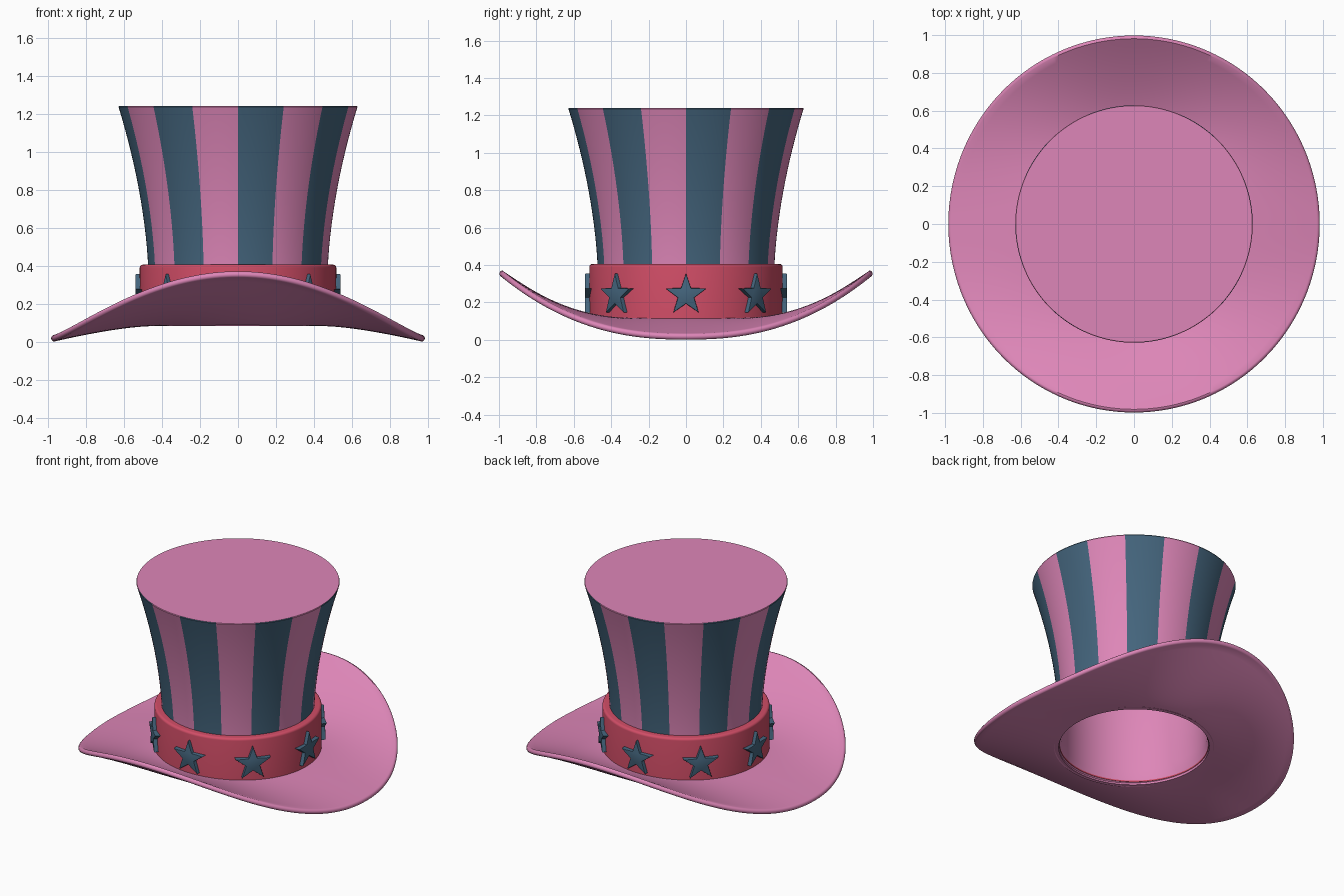
import bpy, bmesh, math
from mathutils import Matrix, Vector

cube = bpy.data.objects.get("Cube")
if cube:
    bpy.data.objects.remove(cube)

SEGMENTS = 192
STRIPES = 16


def make_material(name, rgb):
    mat = bpy.data.materials.new(name)
    mat.use_nodes = True
    color = (*rgb, 1)
    mat.diffuse_color = color
    mat.node_tree.nodes["Principled BSDF"].inputs["Base Color"].default_value = color
    return mat


pink = make_material("pink felt", (0.73, 0.24, 0.48))
blue = make_material("slate blue", (0.058, 0.13, 0.205))
red = make_material("raspberry red", (0.64, 0.075, 0.135))


def finish(bm, name, materials, rule=None, angle=35):
    """Turn the bmesh into a smooth shaded object, colouring faces by a rule."""
    bmesh.ops.remove_doubles(bm, verts=bm.verts, dist=1e-5)
    bmesh.ops.recalc_face_normals(bm, faces=bm.faces)
    if rule:
        for face in bm.faces:
            face.material_index = rule(face)
    mesh = bpy.data.meshes.new(name)
    bm.to_mesh(mesh)
    bm.free()
    for mat in materials:
        mesh.materials.append(mat)
    obj = bpy.data.objects.new(name, mesh)
    bpy.context.collection.objects.link(obj)
    bpy.ops.object.select_all(action="DESELECT")
    obj.select_set(True)
    bpy.context.view_layer.objects.active = obj
    bpy.ops.object.shade_smooth_by_angle(angle=math.radians(angle))
    return obj


def lathe(name, section, materials, rule=None, x_scale=1.0):
    """Sweep a closed (radius, height) section that may vary with angle."""
    bm = bmesh.new()
    rings = []
    for i in range(SEGMENTS):
        a = math.tau * i / SEGMENTS
        rings.append([bm.verts.new((r * math.cos(a) * x_scale, r * math.sin(a), z))
                      for r, z in section(a)])
    count = len(rings[0])
    for i, ring in enumerate(rings):
        following = rings[(i + 1) % SEGMENTS]
        for j in range(count):
            k = (j + 1) % count
            bm.faces.new((ring[j], following[j], following[k], ring[k]))
    return finish(bm, name, materials, rule)


# Brim: saddle shape with raised front and back and a rounded rim
def brim_section(a):
    inner, outer, half = 0.47, 0.981, 0.017
    rim = 0.018 + 0.335 * abs(math.sin(a)) ** 2.4
    steps = 16

    def middle(t):
        return inner + (outer - inner) * t, 0.1 + (rim - 0.1) * t ** 1.4

    line = [middle(i / steps) for i in range(steps + 1)]
    under = [(r, z - half) for r, z in line]
    over = [(r, z + half) for r, z in reversed(line)]
    edge = []
    for i in range(1, 8):
        b = math.pi * (i / 8 - 0.5)
        edge.append((outer + half * math.cos(b), rim + half * math.sin(b)))
    return under + edge + over


lathe("brim", brim_section, [pink], x_scale=0.985)


# Crown: flared striped wall, flat top and hollow inside
def crown_radius(z):
    return 0.47 + 0.16 * max(0, (z - 0.3) / 0.94) ** 1.8


def crown_section(a):
    top, low, steps = 1.24, 0.11, 20
    heights = [top - 0.005 - (top - 0.005 - low) * i / steps for i in range(steps + 1)]
    outside = [(0, top), (crown_radius(top) - 0.004, top)]
    outside += [(crown_radius(z), z) for z in heights]
    lip = [(0.495, 0.083), (0.475, 0.088), (0.462, 0.1)]
    inside = [(crown_radius(z) - 0.018, z - 0.02) for z in reversed(heights) if z > 0.15]
    return outside + lip + inside + [(0, top - 0.025)]


def stripe_rule(face):
    center = face.calc_center_median()
    outward = Vector((center.x, center.y, 0)).normalized()
    if face.normal.dot(outward) < 0.75 or center.z < 0.12:
        return 0
    turn = (math.atan2(center.y, center.x) % math.tau) / math.tau
    return 1 - int(turn * STRIPES) % 2


lathe("crown", crown_section, [pink, blue], stripe_rule)


# Band: ring around the foot of the crown with softened upper edges
def band_section(a):
    inner, outer, low, top, soft = 0.46, 0.517, 0.1, 0.405, 0.016
    points = [(inner, low), (outer, low)]
    for i in range(6):
        b = math.pi / 2 * i / 5
        points.append((outer - soft + soft * math.cos(b), top - soft + soft * math.sin(b)))
    return points + [(inner, top)]


lathe("hat_band", band_section, [red])


# Stars: eight bevelled plates spaced evenly on the band
def add_star(index):
    bm = bmesh.new()
    verts = []
    for i in range(10):
        b = math.pi / 2 + math.tau * i / 10
        r = 0.046 if i % 2 else 0.116
        verts.append(bm.verts.new((0.495, r * math.cos(b), r * math.sin(b))))
    base = bm.faces.new(verts)
    extruded = bmesh.ops.extrude_face_region(bm, geom=[base])["geom"]
    raised = [v for v in extruded if isinstance(v, bmesh.types.BMVert)]
    bmesh.ops.translate(bm, verts=raised, vec=(0.045, 0, 0))
    front = [e for e in bm.edges if all(v.co.x > 0.53 for v in e.verts)]
    bmesh.ops.bevel(bm, geom=front, offset=0.004, segments=2, profile=0.5, affect="EDGES")
    place = Matrix.Translation((0, 0, 0.239)) @ Matrix.Rotation(math.tau * index / 8, 4, "Z")
    bm.transform(place)
    finish(bm, f"star_{index + 1}", [blue], angle=30)


for n in range(8):
    add_star(n)
